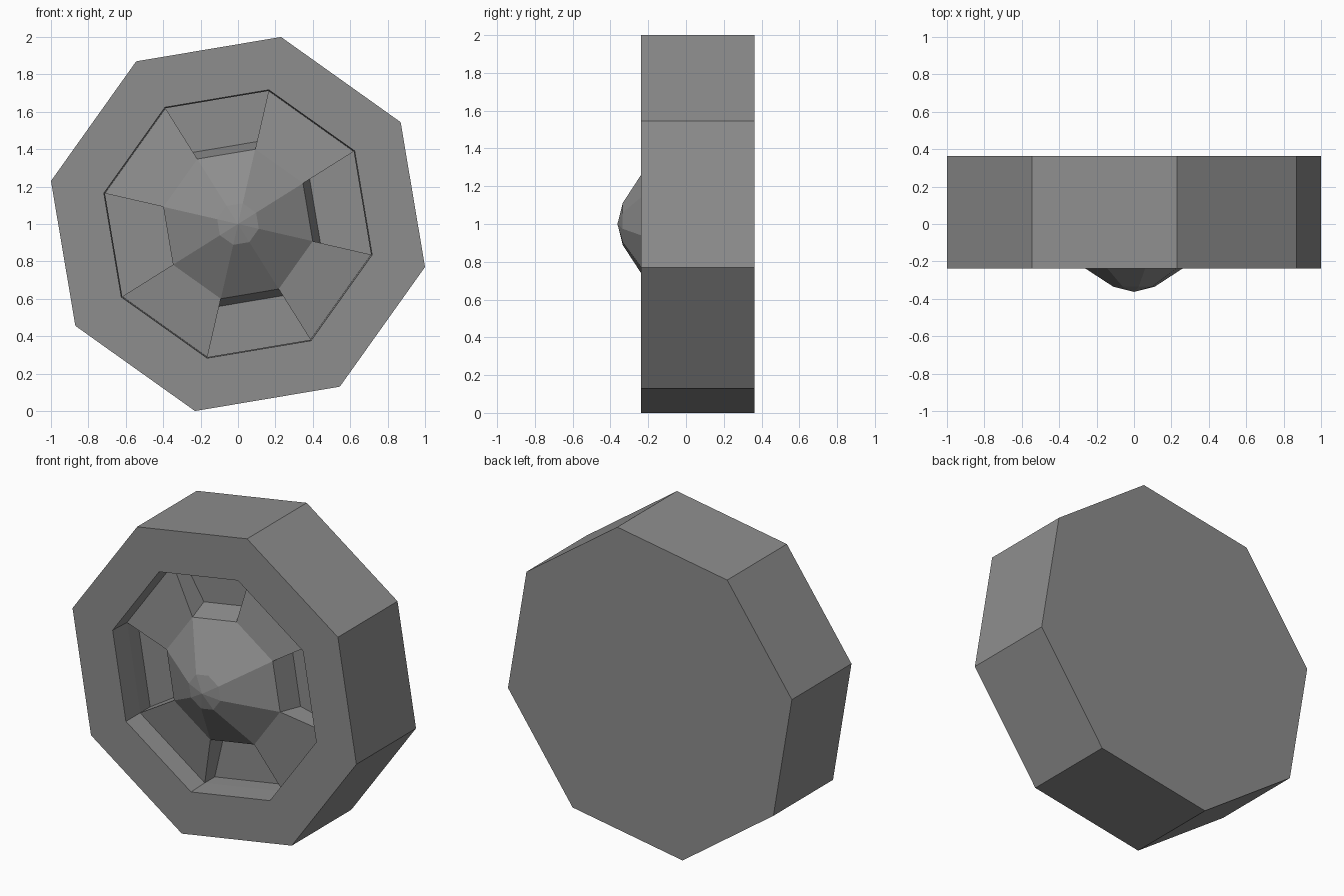
import bpy, bmesh
from math import radians, cos, sin

if "Cube" in bpy.data.objects:
    bpy.data.objects.remove(bpy.data.objects["Cube"], do_unlink=True)

SIDES, TURN = 8, 32.05
FRONT, BACK, FLOOR = -0.237, 0.363, 0.0
HUB_R, HUB_Y = 0.41, -0.147

grey = bpy.data.materials.new("mid_grey")
grey.use_nodes = True
colour = (0.27, 0.27, 0.27, 1)
grey.diffuse_color = colour
grey.node_tree.nodes["Principled BSDF"].inputs["Base Color"].default_value = colour


def point(r, y, k):
    """Corner k of the octagon with radius r at depth y."""
    a = radians(TURN + k * 360 / SIDES)
    return (r * cos(a), y, 1 + r * sin(a))


def finish(name, bm):
    bmesh.ops.recalc_face_normals(bm, faces=bm.faces)
    mesh = bpy.data.meshes.new(name)
    bm.to_mesh(mesh)
    bm.free()
    mesh.materials.append(grey)
    obj = bpy.data.objects.new(name, mesh)
    bpy.context.collection.objects.link(obj)
    return obj


def lathe(bm, profile):
    """Bridge octagonal rings along a profile of (radius, depth)."""
    rings = [[bm.verts.new(point(r, y, k)) for k in range(SIDES)] for r, y in profile]
    for a, b in zip(rings, rings[1:]):
        for k in range(SIDES):
            n = (k + 1) % SIDES
            bm.faces.new((a[k], a[n], b[n], b[k]))
    return rings


# Tyre: closed at the back, with a deep pocket in the front
bm = bmesh.new()
rings = lathe(bm, [(1.026, BACK), (1.026, FRONT), (0.736, FRONT), (0.73, -0.10), (0.73, FLOOR)])
bm.faces.new(rings[0])
bm.faces.new(rings[-1])
finish("tyre", bm)

# Hub: faceted cone with a shallow cap and flared foot
bm = bmesh.new()
rings = lathe(bm, [(0.114, -0.335), (HUB_R, HUB_Y), (0.452, FLOOR)])
apex = bm.verts.new((0, -0.363, 1))
for k in range(SIDES):
    bm.faces.new((apex, rings[0][k], rings[0][(k + 1) % SIDES]))
for k in (3, 4):  # the foot is upright on one side
    rings[-1][k].co = point(HUB_R, FLOOR, k)
bm.faces.new(rings[-1])
finish("hub", bm)

# Spokes: four wedges on alternate sides of the hub
for i in range(SIDES // 2):
    bm = bmesh.new()
    section = [(HUB_R, HUB_Y), (0.734, -0.10), (0.734, FLOOR), (HUB_R, FLOOR)]
    ends = [[bm.verts.new(point(r, y, k)) for r, y in section] for k in (2 * i, 2 * i + 1)]
    for end in ends:
        bm.faces.new(end)
    for j in range(len(section)):
        n = (j + 1) % len(section)
        bm.faces.new((ends[0][j], ends[0][n], ends[1][n], ends[1][j]))
    finish(f"spoke_{i + 1}", bm)
